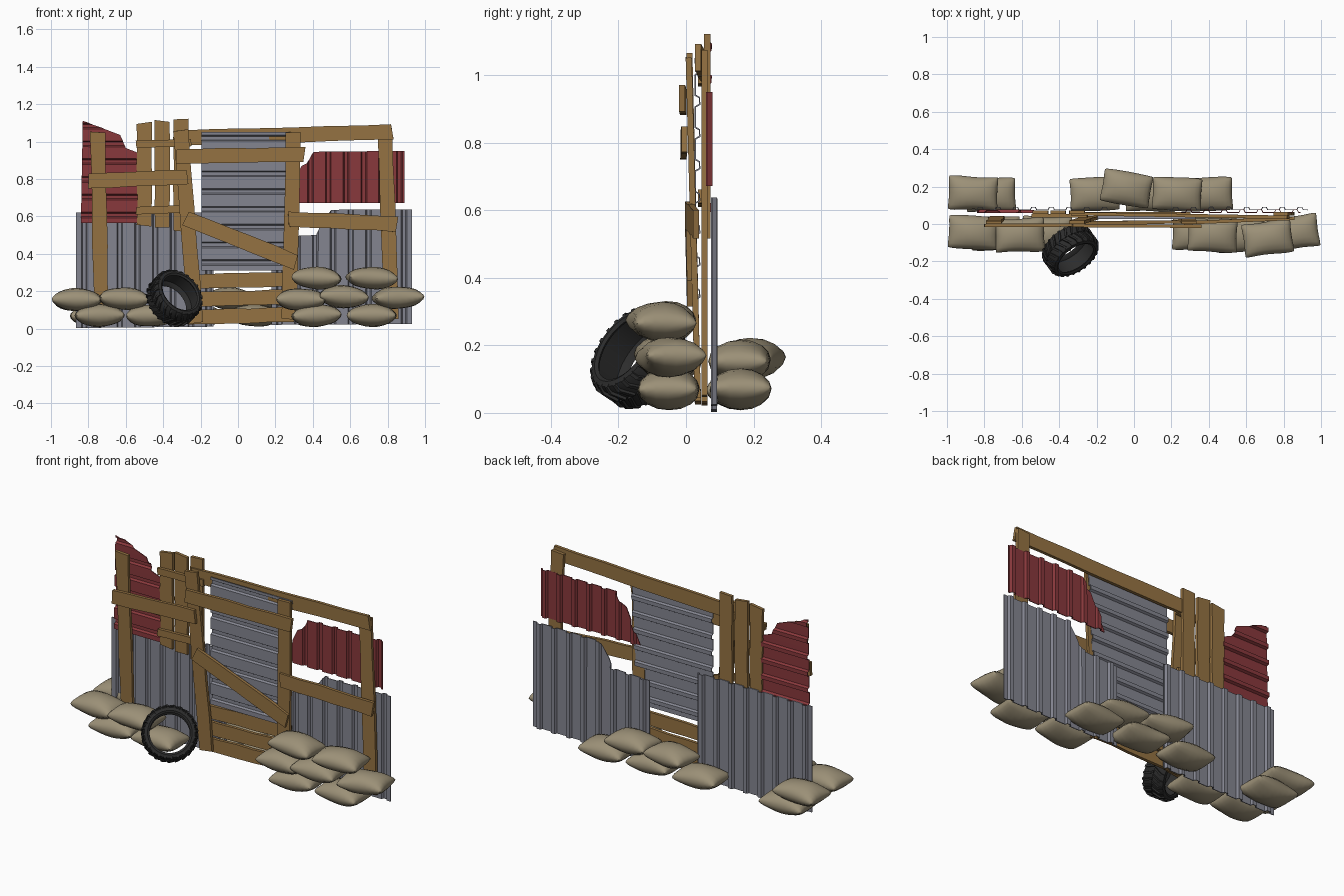
import bpy, bmesh, math, random
from mathutils import Vector, Matrix

if "Cube" in bpy.data.objects:
    bpy.data.objects.remove(bpy.data.objects["Cube"])

random.seed(4)


def material(name, rgb):
    m = bpy.data.materials.new(name)
    m.diffuse_color = (*rgb, 1)
    m.use_nodes = True
    m.node_tree.nodes["Principled BSDF"].inputs["Base Color"].default_value = m.diffuse_color
    return m


WOOD = material("wood", (0.30, 0.17, 0.055))
GREY = material("grey_metal", (0.23, 0.235, 0.28))
RED = material("red_metal", (0.25, 0.04, 0.045))
CLOTH = material("sackcloth", (0.33, 0.28, 0.185))
RUBBER = material("rubber", (0.025, 0.025, 0.025))


def finish(bm, name, mat, smooth=None):
    bmesh.ops.recalc_face_normals(bm, faces=bm.faces)
    me = bpy.data.meshes.new(name)
    bm.to_mesh(me)
    bm.free()
    ob = bpy.data.objects.new(name, me)
    bpy.context.collection.objects.link(ob)
    me.materials.append(mat)
    if smooth:
        bpy.ops.object.select_all(action='DESELECT')
        bpy.context.view_layer.objects.active = ob
        ob.select_set(True)
        bpy.ops.object.shade_smooth_by_angle(angle=math.radians(smooth))
    return ob


def plank(name, p, q, w=0.08, t=0.018, n=5):
    """Rough-cut board running from p to q, its broad side facing front."""
    p, q = Vector(p), Vector(q)
    d = (q - p).normalized()
    side = d.cross(Vector((0, 1, 0))).normalized() * w / 2
    out = side.cross(d).normalized() * t / 2
    bm = bmesh.new()
    rings = []
    for i in range(n + 1):
        c = p.lerp(q, i / n)
        a, b = random.uniform(0.92, 1.07), random.uniform(0.92, 1.07)
        e = d * random.uniform(-0.006, 0.006)
        rings.append([bm.verts.new(v) for v in (
            c + side * a + out + e, c - side * b + out - e,
            c - side * b - out - e, c + side * a - out + e)])
    for r, s in zip(rings, rings[1:]):
        for k in range(4):
            bm.faces.new((r[k], r[k - 1], s[k - 1], s[k]))
    bm.faces.new(rings[0])
    bm.faces.new(rings[-1])
    return finish(bm, name, WOOD)


def interp(pts, s):
    for (a, u), (b, v) in zip(pts, pts[1:]):
        if s <= b:
            return u + (v - u) * max(0, s - a) / (b - a)
    return pts[-1][1]


def sheet(name, mat, y, low, high, pitch=0.095, across=False, depth=0.014):
    """Ribbed sheet: low/high edges as (station, value); across = ribs run along x."""
    s0, s1 = high[0][0], high[-1][0]
    stations = {s0: 0, s1: 0}
    for i in range(int((s1 - s0) / pitch) + 1):
        c = s0 + pitch * (i + 0.45)
        for off, d in ((-0.017, 0), (-0.010, depth), (0.010, depth), (0.017, 0)):
            if s0 < c + off < s1:
                stations[c + off] = d
    ribs = sorted(stations.items())
    for s, _ in high[1:-1]:
        stations[s] = interp(ribs, s)
    bm = bmesh.new()
    prev = None
    for s, d in sorted(stations.items()):
        pair = []
        for edge in (low, high):
            v = interp(edge, s)
            pair.append(bm.verts.new((v, y + d, s) if across else (s, y + d, v)))
        if prev:
            bm.faces.new((prev[0], pair[0], pair[1], prev[1]))
        prev = pair
    ob = finish(bm, name, mat)
    mod = ob.modifiers.new("thickness", 'SOLIDIFY')
    mod.thickness = 0.005
    mod.offset = 0


def sandbag(name, x, y, z, turn=0, size=(0.138, 0.094, 0.06)):
    """Pillow: two bulged grids joined at the seam, sides a little pinched."""
    bm = bmesh.new()
    n, m = 12, 8
    ph = random.uniform(0, 6)
    for sgn in (1, -1):
        g = []
        for i in range(n + 1):
            u = math.sin((i / n - 0.5) * math.pi)
            row = []
            for j in range(m + 1):
                v = math.sin((j / m - 0.5) * math.pi)
                px = u * (0.93 + 0.06 * v * v - 0.05 * (u * v) ** 6)
                py = v * (0.93 + 0.06 * u * u - 0.07 * (u * v) ** 6 + 0.03 * math.sin(3 * u + ph))
                pz = sgn * (max(0, (1 - u * u) * (1 - v * v))) ** 0.45
                pz *= 1 + 0.04 * math.sin(4 * u + 2 * v + ph)
                row.append(bm.verts.new((px * size[0], py * size[1], pz * size[2])))
            g.append(row)
        for i in range(n):
            for j in range(m):
                bm.faces.new((g[i][j], g[i + 1][j], g[i + 1][j + 1], g[i][j + 1]))
    bmesh.ops.remove_doubles(bm, verts=bm.verts, dist=0.0005)
    bm.transform(Matrix.Translation((x, y, z)) @ Matrix.Rotation(math.radians(turn), 4, 'Z')
                 @ Matrix.Rotation(random.uniform(-0.05, 0.05), 4, 'Y'))
    finish(bm, name, CLOTH, 50)


# posts
plank("left_post", (-0.73, 0.035, 0.05), (-0.75, 0.008, 1.05))
plank("door_post_left", (-0.225, 0.035, 0.03), (-0.305, 0.01, 1.06))
plank("door_post_right", (0.275, 0.035, 0.05), (0.295, 0.008, 1.05))
plank("right_post", (0.82, 0.055, 0.05), (0.785, 0.055, 1.07))
# rails and brace
plank("top_rail", (-0.33, 0.055, 1.02), (0.825, 0.036, 1.05), n=7)
plank("door_top_rail", (-0.33, -0.008, 0.92), (0.355, -0.012, 0.93))
plank("left_rail", (-0.80, -0.008, 0.79), (-0.27, -0.005, 0.81))
plank("right_rail", (0.27, 0.006, 0.587), (0.85, 0.030, 0.558))
plank("door_brace", (-0.28, 0.006, 0.59), (0.31, 0.012, 0.355))
# low boards across the doorway
for i, z in enumerate((0.07, 0.165, 0.26)):
    plank(f"low_board_{i}", (-0.27, 0.055, z - 0.008), (0.30, 0.055, z + 0.005), w=0.078)
# pickets with cross pieces
for i, (x, top, bot) in enumerate(((-0.50, 1.10, 0.55), (-0.405, 1.11, 0.54), (-0.305, 1.12, 0.52))):
    plank(f"picket_{i}", (x, 0.063, bot), (x, 0.063, top))
for i, z in enumerate((0.985, 0.63)):
    plank(f"picket_cross_{i}", (-0.545, 0.044, z), (-0.25, 0.044, z + 0.01), w=0.04)

# metal sheets
sheet("grey_sheet_left", GREY, 0.076, [(-0.865, 0.003), (-0.13, 0.01)],
      [(-0.865, 0.62), (-0.13, 0.62)])
sheet("grey_sheet_right", GREY, 0.076, [(0.18, 0.02), (0.93, 0.025)],
      [(0.18, 0.49), (0.42, 0.50), (0.44, 0.55), (0.50, 0.635), (0.93, 0.637)])
sheet("door_sheet", GREY, 0.028, [(0.31, -0.195), (1.05, -0.195)],
      [(0.31, 0.29), (1.05, 0.33)], across=True, depth=0.012)
sheet("red_sheet_left", RED, 0.060, [(0.565, -0.84), (1.11, -0.83)],
      [(0.565, -0.535), (0.94, -0.535), (0.965, -0.60), (1.035, -0.63), (1.11, -0.83)], across=True)
sheet("red_sheet_right", RED, 0.062, [(0.25, 0.672), (0.89, 0.672)],
      [(0.25, 0.675), (0.34, 0.87), (0.37, 0.885), (0.405, 0.945), (0.89, 0.95)])

# sandbags: x, y, z, turn
BAGS = [
    (-0.86, -0.045, 0.155, -3), (-0.61, -0.06, 0.16, 2), (-0.74, -0.05, 0.07, 2), (-0.465, -0.05, 0.07, -2),
    (0.42, -0.05, 0.07, 2), (0.715, -0.05, 0.07, -2), (0.338, -0.05, 0.155, -2), (0.565, -0.06, 0.17, 3),
    (0.855, -0.045, 0.165, 8), (0.42, -0.06, 0.27, -2), (0.715, -0.075, 0.27, 8),
    (-0.86, 0.165, 0.155, -2), (-0.765, 0.155, 0.07, 2),
    (-0.21, 0.16, 0.07, 2), (0.09, 0.155, 0.07, -2), (0.395, 0.16, 0.07, 2),
    (-0.04, 0.19, 0.16, -10), (0.23, 0.16, 0.155, -3)]
for i, b in enumerate(BAGS):
    sandbag(f"sandbag_{i}", *b)

# tyre leaning on the bags: revolved hollow section plus angled tread lugs
axis = Vector((0.5, -0.70, 0.5)).normalized()
place = Matrix.Translation((-0.34, -0.142, 0.163)) @ axis.to_track_quat('Z', 'Y').to_matrix().to_4x4()
half = [(0.130, 0.040), (0.112, 0.050), (0.107, 0.058), (0.118, 0.064), (0.134, 0.060), (0.142, 0.045)]
profile = half + [(r, -a) for r, a in reversed(half)]
SEG = 40
bm = bmesh.new()
rings = []
for i in range(SEG):
    t = 2 * math.pi * i / SEG
    rings.append([bm.verts.new((r * math.cos(t), r * math.sin(t), a)) for r, a in profile])
for i in range(SEG):
    r, s = rings[i - 1], rings[i]
    for k in range(len(profile)):
        bm.faces.new((r[k - 1], s[k - 1], s[k], r[k]))
bm.transform(place)
finish(bm, "tyre", RUBBER, 40)

bm = bmesh.new()
for i in range(24):
    for sgn in (1, -1):
        t0 = 2 * math.pi * (i + 0.25 * sgn) / 24
        rows = []
        for a, skew, lo, hi in ((0.0, 0.17, 0.138, 0.150), (0.042, 0.03, 0.138, 0.151), (0.062, 0.0, 0.126, 0.139)):
            row = []
            for r, w in ((lo, -0.05), (hi, -0.04), (hi, 0.04), (lo, 0.05)):
                t = t0 + skew + w
                row.append(bm.verts.new((r * math.cos(t), r * math.sin(t), a * sgn)))
            rows.append(row)
        for p, q in zip(rows, rows[1:]):
            for k in range(4):
                bm.faces.new((p[k - 1], p[k], q[k], q[k - 1]))
        bm.faces.new(rows[0])
        bm.faces.new(rows[-1])
bm.transform(place)
finish(bm, "tyre_tread", RUBBER)
